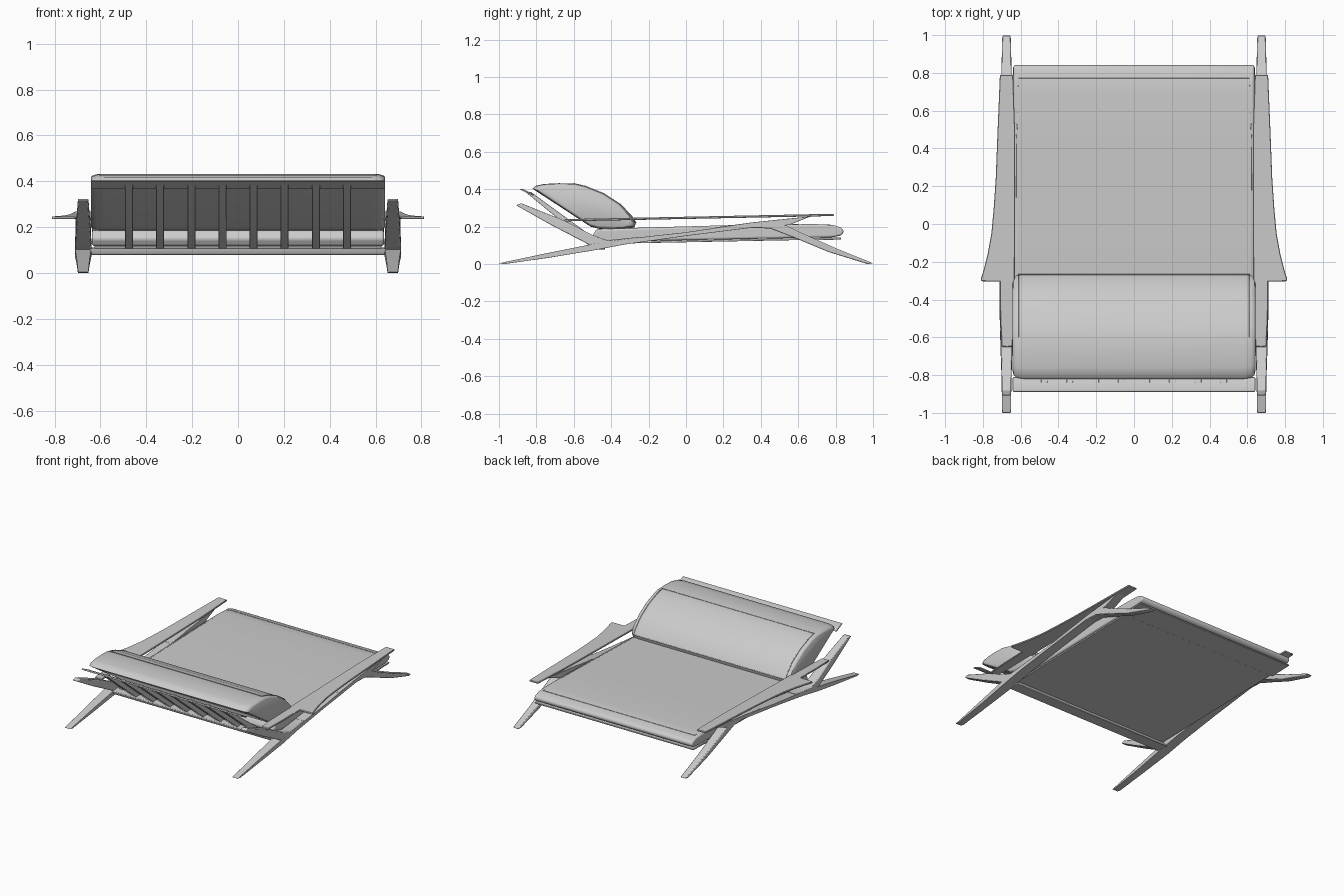
import bpy, bmesh
from mathutils import Vector

if "Cube" in bpy.data.objects:
    bpy.data.objects.remove(bpy.data.objects["Cube"])


def finish(name, bm, bevel=0.0, segs=2):
    bmesh.ops.recalc_face_normals(bm, faces=bm.faces)
    me = bpy.data.meshes.new(name)
    bm.to_mesh(me)
    bm.free()
    ob = bpy.data.objects.new(name, me)
    bpy.context.collection.objects.link(ob)
    if bevel:
        m = ob.modifiers.new("bevel", 'BEVEL')
        m.width, m.segments, m.limit_method = bevel, segs, 'ANGLE'
        m.angle_limit = 0.7
    bpy.context.view_layer.objects.active = ob
    ob.select_set(True)
    bpy.ops.object.shade_smooth_by_angle(angle=0.7)
    ob.select_set(False)
    return ob


def mirror_x(ob):
    ob.modifiers.new("mirror", 'MIRROR')


def loft(bm, rings):
    rings = [[bm.verts.new(p) for p in r] for r in rings]
    for a, b in zip(rings, rings[1:]):
        for i in range(len(a)):
            j = (i + 1) % len(a)
            bm.faces.new((a[i], a[j], b[j], b[i]))
    bm.faces.new(rings[0])
    bm.faces.new(rings[-1])


def limb(name, stations):
    """Tapered bar: each station is top y,z, bottom y,z, half width."""
    bm = bmesh.new()
    loft(bm, [[(.675 - w, y1, z1), (.675 + w, y1, z1),
               (.675 + w, y2, z2), (.675 - w, y2, z2)]
              for y1, z1, y2, z2, w in stations])
    mirror_x(finish(name, bm, .005))


def extrude_x(name, profile, half, bevel, segs=2, xs=None):
    """Side profile extruded across x, optionally at several centres."""
    bm = bmesh.new()
    for c in xs or [0]:
        loft(bm, [[(c + s * half, y, z) for y, z in profile] for s in (-1, 1)])
    return finish(name, bm, bevel, segs)


def cord(name, pts, r=.003):
    cu = bpy.data.curves.new(name, 'CURVE')
    cu.dimensions, cu.bevel_depth, cu.bevel_resolution = '3D', r, 1
    sp = cu.splines.new('POLY')
    sp.points.add(len(pts) - 1)
    for p, co in zip(sp.points, pts):
        p.co = (*co, 1)
    sp.use_cyclic_u = True
    bpy.context.collection.objects.link(bpy.data.objects.new(name, cu))


# Side frames: long diagonal, front leg, back upright
limb("rear_leg_diagonal", [
    (-1, .004, -.97, 0, .023), (-.75, .057, -.73, .034, .028),
    (-.5, .107, -.5, .072, .036), (-.3, .137, -.33, .104, .036),
    (0, .170, 0, .150, .034), (.35, .222, .35, .194, .034),
    (.55, .243, .55, .208, .034), (.74, .262, .66, .252, .032)])
limb("front_leg", [
    (1, .004, .97, 0, .023), (.8, .085, .76, .065, .027),
    (.62, .165, .58, .14, .033), (.52, .215, .45, .19, .034),
    (.38, .226, .33, .195, .034), (.15, .195, .15, .172, .03)])
limb("back_upright", [
    (-.88, .325, -.91, .315, .023), (-.65, .232, -.72, .208, .03),
    (-.5, .155, -.56, .125, .035), (-.42, .127, -.47, .078, .036),
    (-.25, .145, -.3, .11, .034)])

# Armrest boards with flared outer wings
outline = [(.64, .79), (.71, .79), (.722, .5), (.732, .24), (.743, .08),
           (.755, -.05), (.775, -.16), (.795, -.24), (.812, -.295),
           (.805, -.303), (.71, -.305), (.708, -.5), (.70, -.65),
           (.645, -.65), (.632, -.5), (.63, .13), (.63, .5)]
bm = bmesh.new()
slope = lambda y: .235 + (y + .6) * .02
face = bm.faces.new([bm.verts.new((x, y, slope(y) - .006)) for x, y in outline])
top = bmesh.ops.extrude_face_region(bm, geom=[face])["geom"]
bmesh.ops.translate(bm, vec=Vector((0, 0, .012)),
                    verts=[v for v in top if isinstance(v, bmesh.types.BMVert)])
mirror_x(finish("armrest", bm, .003, 1))

# Seat base panel and cross rails
extrude_x("seat_panel", [(-.48, .107), (-.48, .118), (.8, .142), (.8, .132)], .625, .002)
extrude_x("front_rail", [(.66, .126), (.66, .14), (.83, .141), (.83, .131)], .64, .003)
extrude_x("lower_back_rail", [(-.52, .08), (-.53, .105), (-.45, .112), (-.43, .078)], .65, .006)
extrude_x("top_back_rail", [(-.89, .40), (-.875, .403), (-.81, .371), (-.82, .366)], .642, .003)

# Back slats
extrude_x("back_slats", [(-.86, .386), (-.83, .386), (-.465, .12), (-.48, .095),
                         (-.51, .1)], .017, .002,
          xs=[s * d for s in (-1, 1) for d in (.067, .203, .34, .475)])

# Seat cushion
extrude_x("seat_cushion", [(-.48, .118), (-.5, .15), (-.48, .186), (0, .2), (.45, .212),
                           (.70, .213), (.79, .208), (.835, .192), (.845, .172),
                           (.83, .152), (.78, .143)], .637, .018, 4)
cord("seat_seam", [(-.62, -.45, .186), (.62, -.45, .186), (.622, .45, .211),
                   (.61, .77, .209), (-.61, .77, .209), (-.622, .45, .211)])

# Back cushion: crowned front with pillowed ends
prof = [(-.82, .402), (-.805, .418), (-.76, .428), (-.68, .432), (-.6, .43),
        (-.54, .416), (-.44, .376), (-.35, .318), (-.29, .255), (-.268, .22),
        (-.275, .196), (-.32, .187), (-.46, .187), (-.51, .20)]
mid = Vector((-.53, .32))
bm = bmesh.new()
ends = [(-.642, .86), (-.637, .93), (-.62, .98), (-.58, 1)]
rings = ends + [(-x, s) for x, s in reversed(ends)]
loft(bm, [[(x, *(mid + (Vector(p) - mid) * s)) for p in prof] for x, s in rings])
finish("back_cushion", bm)
front = prof[4:10]
cord("back_cushion_seam", [(-.612, y, z) for y, z in front] +
     [(.612, y, z) for y, z in reversed(front)])
